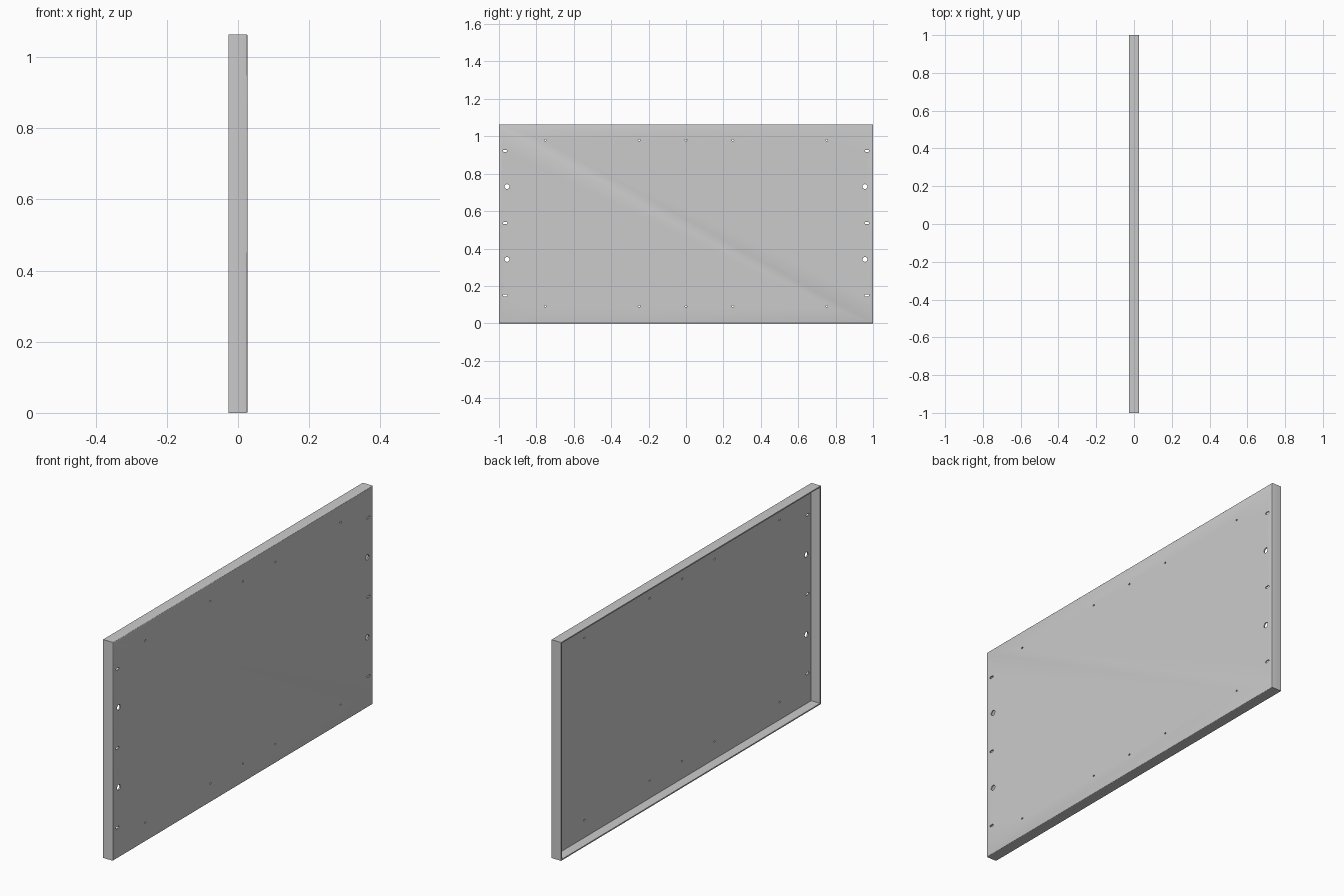
import bpy, bmesh, math
from mathutils import Matrix

if "Cube" in bpy.data.objects:
    bpy.data.objects.remove(bpy.data.objects["Cube"])

DEPTH, WIDTH, HEIGHT, SHEET = 0.054, 2.0, 1.064, 0.006

# Folded tray: a box open at the back (-x), with softened front bends
bm = bmesh.new()
bmesh.ops.create_cube(bm, size=1.0, matrix=Matrix.Translation((0, 0, HEIGHT / 2))
                      @ Matrix.Diagonal((DEPTH, WIDTH, HEIGHT, 1)))
back = [f for f in bm.faces if f.normal.x < -0.9]
bmesh.ops.delete(bm, geom=back, context='FACES_ONLY')
bends = [e for e in bm.edges if all(v.co.x > 0 for v in e.verts)]
bmesh.ops.bevel(bm, geom=bends, offset=0.004, segments=3, profile=0.5, affect='EDGES')
mesh = bpy.data.meshes.new("tray_panel")
bm.to_mesh(mesh)
bm.free()
panel = bpy.data.objects.new("tray_panel", mesh)
bpy.context.collection.objects.link(panel)

solid = panel.modifiers.new("sheet_thickness", 'SOLIDIFY')
solid.thickness = SHEET
solid.offset = -1
solid.use_even_offset = True

# Cutter prisms along x; half_slot stretches a circle into a slot along y
cut = bmesh.new()


def hole(y, z, r, half_slot=0.0, n=20):
    rings = []
    for x in (DEPTH / 2 - 0.02, DEPTH / 2 + 0.02):
        ring = []
        for i in range(n):
            a = 2 * math.pi * (i + 0.5) / n
            dy = math.copysign(half_slot, math.cos(a))
            ring.append(cut.verts.new((x, y + dy + r * math.cos(a), z + r * math.sin(a))))
        rings.append(ring)
    cut.faces.new(rings[0][::-1])
    cut.faces.new(rings[1])
    for i in range(n):
        j = (i + 1) % n
        cut.faces.new((rings[0][i], rings[0][j], rings[1][j], rings[1][i]))


# Mounting holes and slots down both sides
for side in (-1, 1):
    for z in (0.342, 0.731):
        hole(side * 0.957, z, 0.013, n=24)
    for z in (0.149, 0.536, 0.922):
        hole(side * 0.967, z, 0.005, 0.007)

# Small fixing slots along the top and bottom
for z in (0.091, 0.979):
    for y in (-0.752, -0.25, 0, 0.25, 0.752):
        hole(y, z, 0.0035, 0.002, 12)

bmesh.ops.recalc_face_normals(cut, faces=cut.faces)
cut_mesh = bpy.data.meshes.new("hole_cutters")
cut.to_mesh(cut_mesh)
cut.free()
cutter = bpy.data.objects.new("hole_cutters", cut_mesh)
bpy.context.collection.objects.link(cutter)
cutter.hide_render = True

boolean = panel.modifiers.new("holes", 'BOOLEAN')
boolean.operation = 'DIFFERENCE'
boolean.solver = 'EXACT'
boolean.object = cutter

# Apply the modifiers and remove the cutters
bpy.context.view_layer.objects.active = panel
panel.select_set(True)
for m in list(panel.modifiers):
    bpy.ops.object.modifier_apply(modifier=m.name)
bpy.data.objects.remove(cutter)
bpy.ops.object.shade_smooth_by_angle(angle=math.radians(35))
